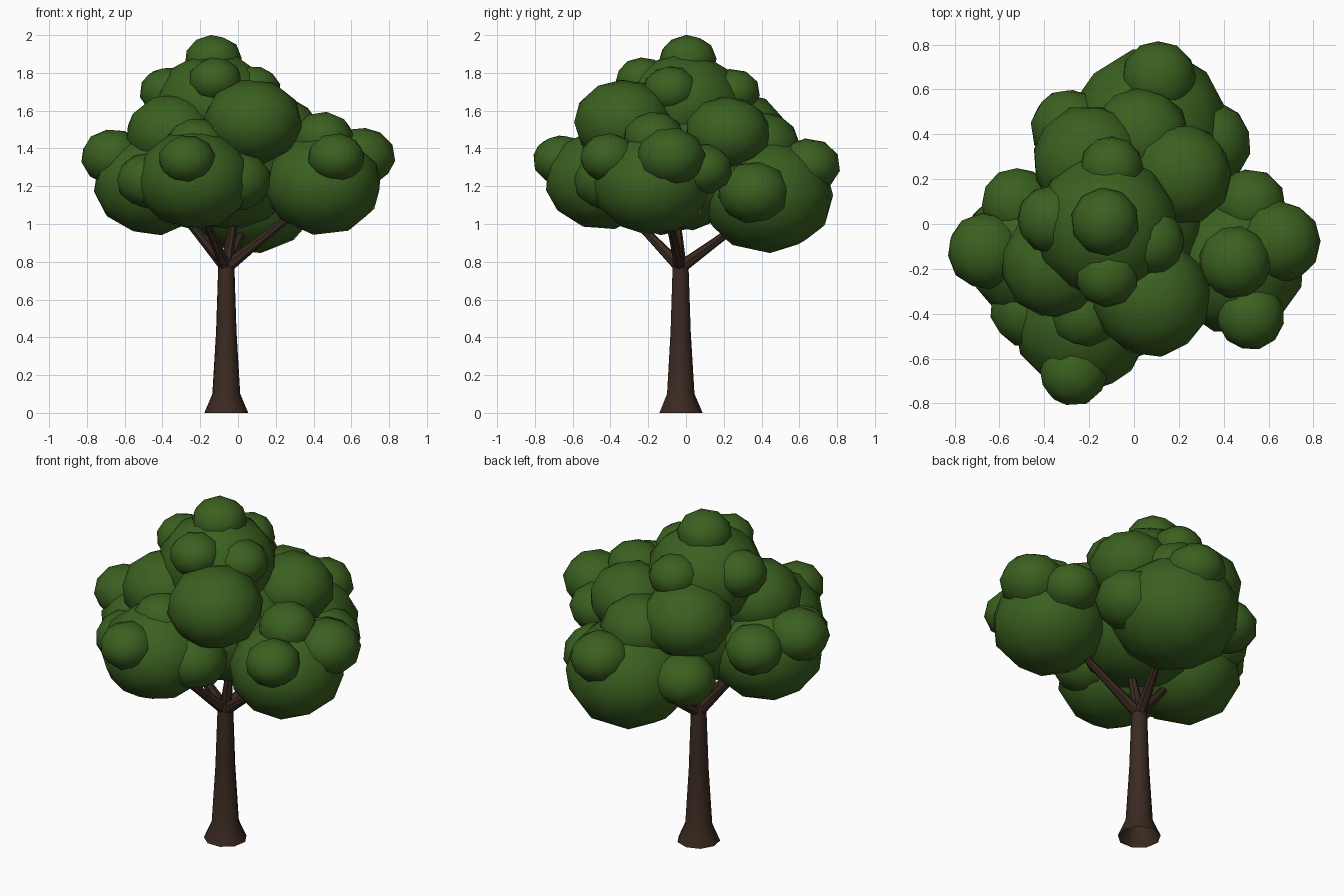
import bpy
import bmesh
import random
from math import radians
from mathutils import Matrix, Vector, Euler

random.seed(4)

cube = bpy.data.objects.get("Cube")
if cube:
    bpy.data.objects.remove(cube, do_unlink=True)


def make_material(name, color):
    mat = bpy.data.materials.new(name)
    mat.use_nodes = True
    mat.diffuse_color = color
    shader = mat.node_tree.nodes["Principled BSDF"]
    shader.inputs["Base Color"].default_value = color
    shader.inputs["Roughness"].default_value = 0.9
    return mat


leaf_green = make_material("leaf green", (0.043, 0.117, 0.014, 1))
bark_brown = make_material("bark brown", (0.043, 0.023, 0.015, 1))


def finish(name, bm, mat, crease_angle):
    """Turn a bmesh into a smooth-shaded object with one material."""
    mesh = bpy.data.meshes.new(name)
    bm.to_mesh(mesh)
    bm.free()
    mesh.materials.append(mat)
    obj = bpy.data.objects.new(name, mesh)
    bpy.context.collection.objects.link(obj)
    bpy.ops.object.select_all(action='DESELECT')
    obj.select_set(True)
    bpy.context.view_layer.objects.active = obj
    bpy.ops.object.shade_smooth_by_angle(angle=radians(crease_angle))
    return obj


def leaf_cluster(name, blobs):
    """Overlapping, slightly flattened low-poly balls: x, y, z, radius."""
    bm = bmesh.new()
    flatten = Matrix.Diagonal((1, 1, 0.86, 1))
    for x, y, z, radius in blobs:
        turn = Euler([random.uniform(0, 6) for axis in range(3)]).to_matrix().to_4x4()
        bmesh.ops.create_icosphere(bm, subdivisions=2, radius=radius * 1.02,
                                   matrix=Matrix.Translation((x, y, z)) @ flatten @ turn)
    return finish(name, bm, leaf_green, 60)


def tapered_limb(name, rings, sides):
    """A tube through rings given as centre and radius, open at the bottom."""
    bm = bmesh.new()
    centres = [Vector(centre) for centre, radius in rings]
    axis = (centres[-1] - centres[0]).normalized()
    turn = Vector((0, 0, 1)).rotation_difference(axis).to_matrix().to_4x4()
    loops = []
    for centre, (point, radius) in zip(centres, rings):
        made = bmesh.ops.create_circle(bm, segments=sides, radius=radius,
                                       matrix=Matrix.Translation(centre) @ turn)
        loops.append(made["verts"])
    for low, high in zip(loops, loops[1:]):
        for i in range(sides):
            j = (i + 1) % sides
            bm.faces.new((low[i], low[j], high[j], high[i]))
    bm.faces.new(loops[-1])
    bmesh.ops.recalc_face_normals(bm, faces=bm.faces)
    return finish(name, bm, bark_brown, 40)


# Trunk with a flared foot
trunk_x, trunk_y = -0.062, -0.03
profile = [(0, 0.118), (0.1, 0.075), (0.43, 0.055), (0.82, 0.042)]
tapered_limb("trunk", [((trunk_x, trunk_y, z), r) for z, r in profile], 9)

# Branches fanning out from the top of the trunk into the leaf clusters
fork = Vector((trunk_x, trunk_y, 0.77))
branch_tips = {
    "left_branch": (0.3, -0.1, 1.06),
    "right_branch": (-0.36, -0.08, 1.13),
    "front_branch": (-0.2, -0.33, 1.08),
    "back_branch": (0.06, 0.34, 1.04),
    "upper_branch": (0, -0.06, 1.15),
}
for name, tip in branch_tips.items():
    middle = fork.lerp(Vector(tip), 0.5)
    tapered_limb(name, [(fork, 0.034), (middle, 0.024), (tip, 0.018)], 7)

# Inner foliage that ties the clusters together
leaf_cluster("inner_foliage", [(-0.04, 0, 1.28, 0.36)])

# Side, front and back clusters: main ball first, then its small balls
leaf_cluster("right_cluster", [
    (-0.45, -0.12, 1.21, 0.31),
    (-0.66, -0.12, 1.355, 0.17),
    (-0.52, 0.09, 1.31, 0.16),
])
leaf_cluster("front_cluster", [
    (-0.23, -0.44, 1.235, 0.305),
    (-0.27, -0.66, 1.34, 0.15),
    (-0.47, -0.38, 1.23, 0.17),
    (-0.01, -0.41, 1.23, 0.185),
    (-0.22, -0.4, 1.42, 0.16),
])
leaf_cluster("left_cluster", [
    (0.45, -0.18, 1.21, 0.31),
    (0.65, -0.08, 1.355, 0.18),
    (0.45, -0.17, 1.455, 0.16),
    (0.52, -0.41, 1.35, 0.15),
    (0.52, 0.09, 1.29, 0.155),
])
leaf_cluster("back_cluster", [
    (0.07, 0.43, 1.15, 0.35),
    (0.11, 0.65, 1.31, 0.165),
    (0.33, 0.36, 1.165, 0.19),
    (-0.29, 0.43, 1.2, 0.17),
])

# Ring of larger balls below the crown
leaf_cluster("middle_foliage", [
    (0.08, -0.33, 1.54, 0.26),
    (0.21, 0.22, 1.48, 0.225),
    (-0.2, 0.28, 1.48, 0.25),
    (-0.35, -0.18, 1.48, 0.24),
    (0.03, 0.39, 1.41, 0.215),
])

# Crown with its small balls
leaf_cluster("crown", [
    (-0.125, -0.01, 1.63, 0.32),
    (-0.13, 0.01, 1.87, 0.15),
    (-0.12, -0.23, 1.76, 0.14),
    (-0.37, 0.02, 1.7, 0.15),
    (-0.1, 0.25, 1.7, 0.14),
    (0.08, -0.08, 1.71, 0.145),
])
